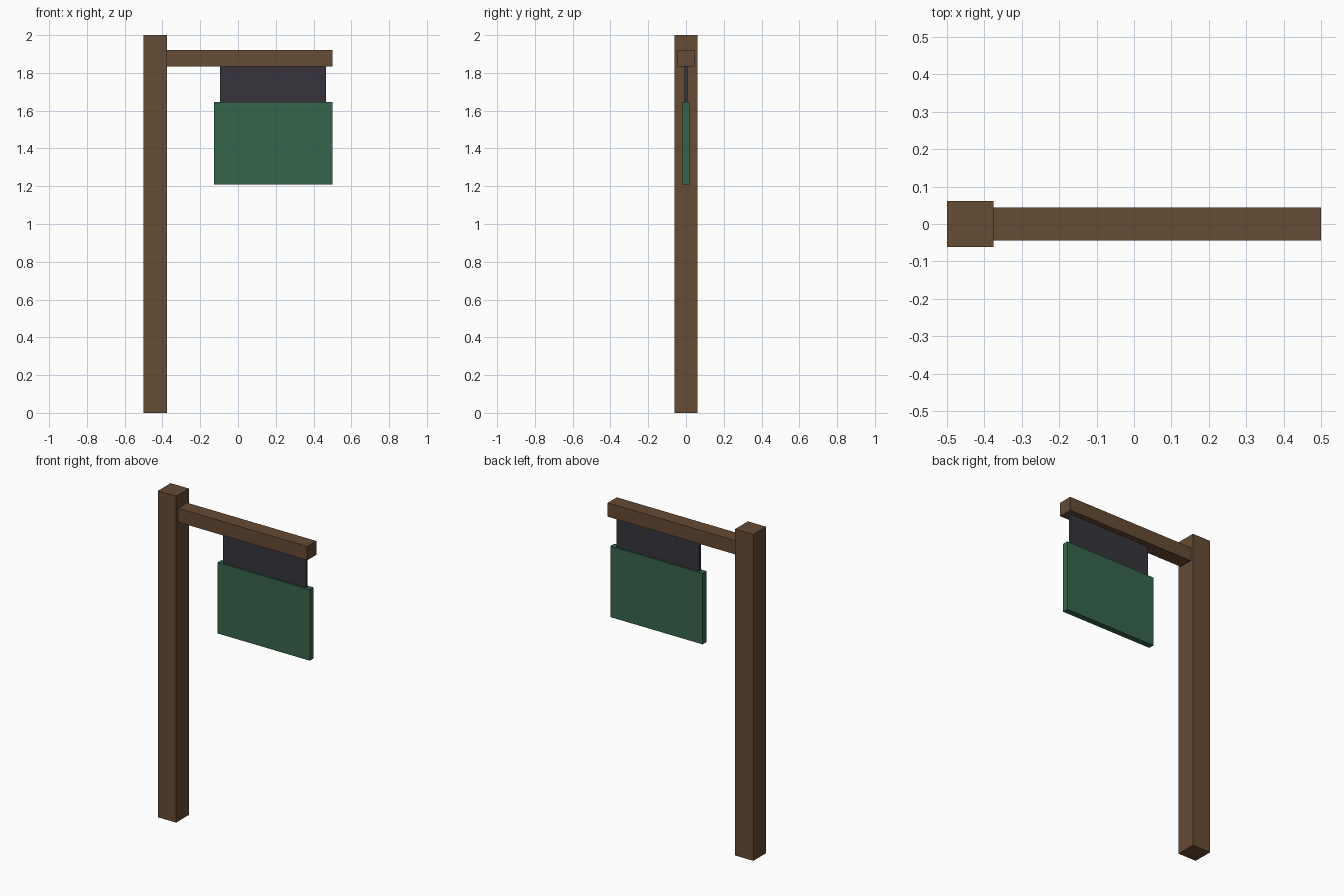
import bpy

if "Cube" in bpy.data.objects:
    bpy.data.objects.remove(bpy.data.objects["Cube"])


def material(name, rgb):
    m = bpy.data.materials.new(name)
    m.diffuse_color = (*rgb, 1.0)
    m.use_nodes = True
    m.node_tree.nodes["Principled BSDF"].inputs["Base Color"].default_value = m.diffuse_color
    return m


def box(name, x, y_half, z, mat):
    """Box spanning x and z ranges, centred on y = 0."""
    bpy.ops.mesh.primitive_cube_add(
        size=1, location=((x[0] + x[1]) / 2, 0, (z[0] + z[1]) / 2))
    ob = bpy.context.object
    ob.name = name
    ob.scale = (x[1] - x[0], 2 * y_half, z[1] - z[0])
    bpy.ops.object.transform_apply(location=False, rotation=False, scale=True)
    ob.data.materials.append(mat)
    return ob


wood = material("brown_wood", (0.133, 0.069, 0.036))
iron = material("dark_iron", (0.038, 0.036, 0.045))
paint = material("green_paint", (0.037, 0.130, 0.073))

# Upright and the arm fixed to its side
box("post", (-0.5, -0.376), 0.062, (0, 2), wood)
box("arm", (-0.376, 0.5), 0.044, (1.835, 1.92), wood)

# Hanging plate and the sign board below it
box("hanger_plate", (-0.094, 0.466), 0.009, (1.645, 1.835), iron)
box("sign_board", (-0.126, 0.5), 0.0185, (1.21, 1.645), paint)
